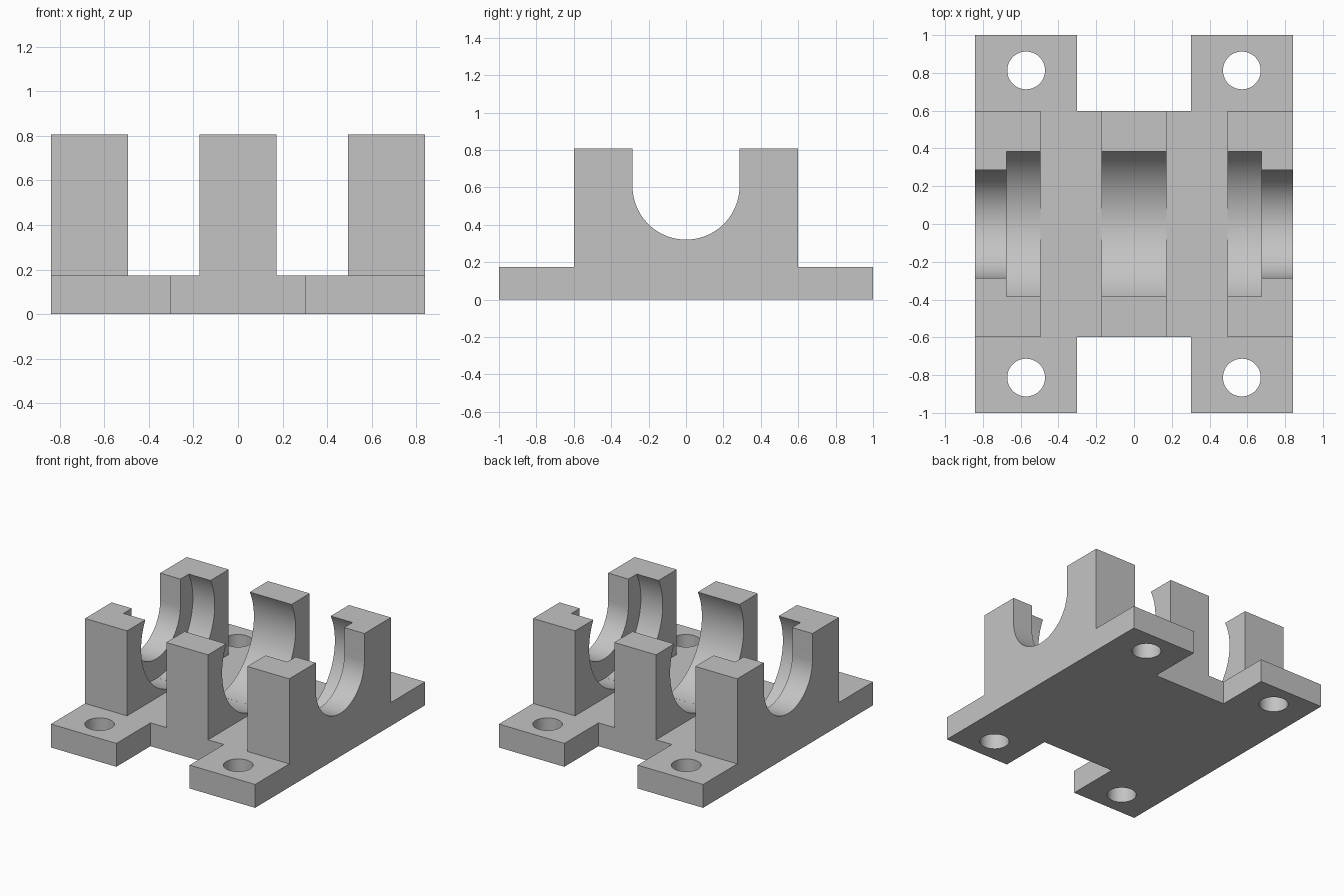
import bpy, bmesh, math
from mathutils import Vector

if "Cube" in bpy.data.objects:
    bpy.data.objects.remove(bpy.data.objects["Cube"])

# Main dimensions
HALF_X, HALF_Y, BODY_Y = 0.841, 1.0, 0.598
FLOOR, TOP, SUNK = 0.174, 0.807, 0.1
AXIS_Z, BORE_R, SLOT_R = 0.607, 0.433, 0.286

grey = bpy.data.materials.new("light grey")
grey.use_nodes = True
colour = (0.55, 0.55, 0.55, 1)
grey.diffuse_color = colour
grey.node_tree.nodes["Principled BSDF"].inputs["Base Color"].default_value = colour


def extrude(name, points, direction):
    """Solid made by sweeping a flat outline of 3D points."""
    bm = bmesh.new()
    face = bm.faces.new([bm.verts.new(p) for p in points])
    swept = bmesh.ops.extrude_face_region(bm, geom=[face])["geom"]
    verts = [v for v in swept if isinstance(v, bmesh.types.BMVert)]
    bmesh.ops.translate(bm, verts=verts, vec=Vector(direction))
    bmesh.ops.recalc_face_normals(bm, faces=bm.faces)
    mesh = bpy.data.meshes.new(name)
    bm.to_mesh(mesh)
    bm.free()
    mesh.materials.append(grey)
    obj = bpy.data.objects.new(name, mesh)
    bpy.context.collection.objects.link(obj)
    return obj


def plate(name, profile, x0, x1):
    return extrude(name, [(x0, y, z) for y, z in profile], (x1 - x0, 0, 0))


def arc(radius, start, end, steps):
    angles = [start + (end - start) * i / steps for i in range(steps + 1)]
    return [(radius * math.cos(a), AXIS_Z + radius * math.sin(a)) for a in angles]


def combine(target, other, operation):
    mod = target.modifiers.new(operation.lower(), 'BOOLEAN')
    mod.operation, mod.object, mod.solver = operation, other, 'EXACT'
    bpy.context.view_layer.objects.active = target
    bpy.ops.object.modifier_apply(modifier=mod.name)
    bpy.data.objects.remove(other)


# Base plate with four feet
quarter = [(0.302, BODY_Y), (0.302, HALF_Y), (HALF_X, HALF_Y)]
outline = quarter + [(x, -y) for x, y in reversed(quarter)]
outline += [(-x, -y) for x, y in quarter] + [(-x, y) for x, y in reversed(quarter)]
block = extrude("bearing_block", [(x, y, 0) for x, y in outline], (0, 0, FLOOR))

# Bored cheeks: the large bore just touches the floor between each pair
bore = arc(BORE_R, math.asin((TOP - AXIS_Z) / BORE_R), -math.pi / 2 + 0.04, 40)
cheek = [(BODY_Y, SUNK), (BODY_Y, TOP)] + bore + [(bore[-1][0], SUNK)]
for x0, x1 in ((-0.675, -0.495), (-0.172, 0.172), (0.495, 0.675)):
    for side in (-1, 1):
        combine(block, plate("cheek", [(side * y, z) for y, z in cheek], x0, x1), 'UNION')

# End walls with a narrower U-shaped slot
slot = arc(SLOT_R, 0, -math.pi, 48)
end_wall = [(-BODY_Y, SUNK), (BODY_Y, SUNK), (BODY_Y, TOP), (SLOT_R, TOP)]
end_wall += slot + [(-SLOT_R, TOP), (-BODY_Y, TOP)]
for x0, x1 in ((-HALF_X, -0.675), (0.675, HALF_X)):
    combine(block, plate("end_wall", end_wall, x0, x1), 'UNION')

# Bolt holes through the feet
for x in (-0.571, 0.571):
    for y in (-0.813, 0.813):
        bpy.ops.mesh.primitive_cylinder_add(vertices=48, radius=0.1, depth=1, location=(x, y, 0))
        combine(block, bpy.context.object, 'DIFFERENCE')

# Merge coplanar faces and smooth the curved surfaces
bm = bmesh.new()
bm.from_mesh(block.data)
bmesh.ops.remove_doubles(bm, verts=bm.verts, dist=0.0001)
bmesh.ops.dissolve_limit(bm, angle_limit=0.005, verts=bm.verts, edges=bm.edges)
for face in bm.faces:
    face.material_index = 0
bm.to_mesh(block.data)
bm.free()
block.data.materials.clear()
block.data.materials.append(grey)
bpy.ops.object.select_all(action='DESELECT')
block.select_set(True)
bpy.context.view_layer.objects.active = block
bpy.ops.object.shade_smooth_by_angle(angle=math.radians(30))
